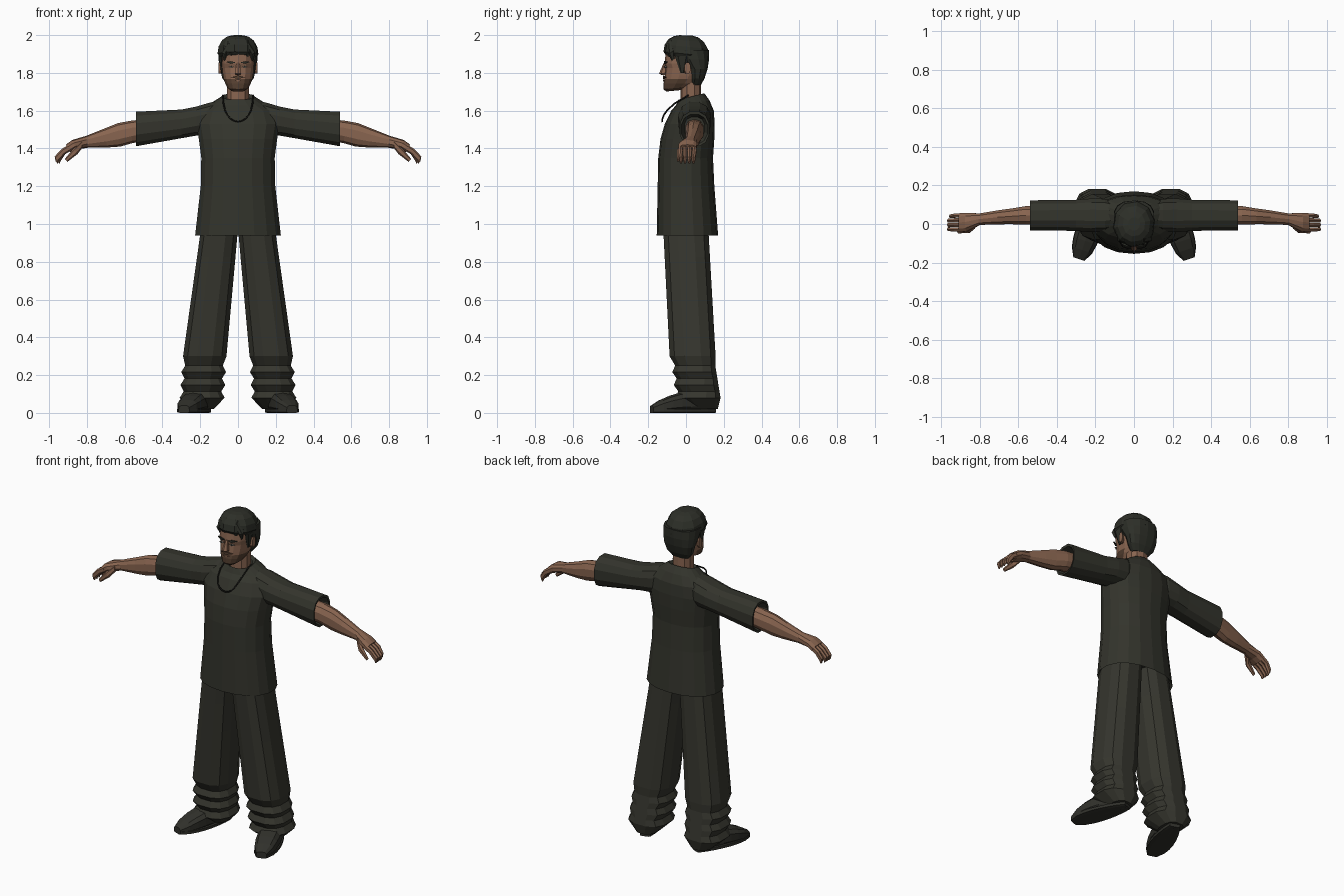
import bpy, bmesh, math
from mathutils import Vector

if "Cube" in bpy.data.objects:
    bpy.data.objects.remove(bpy.data.objects["Cube"])


def material(name, red, green, blue):
    mat = bpy.data.materials.new(name)
    mat.use_nodes = True
    colour = (red, green, blue, 1)
    mat.diffuse_color = colour
    mat.node_tree.nodes["Principled BSDF"].inputs["Base Color"].default_value = colour
    return mat


SHIRT = material("shirt cloth", .033, .034, .025)
TROUSERS = material("trouser cloth", .036, .036, .027)
SHOE = material("shoe leather", .03, .03, .024)
HAIR = material("dark hair", .026, .028, .021)
SKIN = material("skin", .25, .13, .08)
BEARD = material("beard stubble", .09, .05, .03)
EYE = material("eye", .3, .26, .22)
CORD = material("cord", .012, .012, .01)


def finish(name, bm, mats):
    bmesh.ops.recalc_face_normals(bm, faces=bm.faces)
    mesh = bpy.data.meshes.new(name)
    bm.to_mesh(mesh)
    bm.free()
    for mat in mats:
        mesh.materials.append(mat)
    link(name, mesh)


def link(name, data):
    bpy.context.scene.collection.objects.link(bpy.data.objects.new(name, data))


def loft(name, rings, *mats, sides=12, power=2.3, ridge=0, rule=None):
    """Skin rings of (centre, half axis u, half axis v), capping both ends."""
    bm = bmesh.new()
    rows = []
    for centre, u, v in rings:
        row = []
        for i in range(sides):
            angle = math.tau * (i + .5) / sides
            grow = 1 + ridge * (-1) ** i
            a, b = (math.copysign(abs(t) ** (2 / power), t) * grow
                    for t in (math.cos(angle), math.sin(angle)))
            row.append(bm.verts.new(Vector(centre) + Vector(u) * a + Vector(v) * b))
        rows.append(row)
    for low, high in zip(rows, rows[1:]):
        for i in range(sides):
            bm.faces.new((low[i - 1], low[i], high[i], high[i - 1]))
    bm.faces.new(rows[0])
    bm.faces.new(rows[-1])
    if rule:
        for face in bm.faces:
            face.material_index = rule(face.calc_center_median())
    finish(name, bm, mats)


def level(z, half, front, back, x=0, tilt=0):
    """Horizontal ring; tilt lifts its back edge."""
    depth = (back - front) / 2
    return (x, (front + back) / 2, z), (half, 0, 0), (0, depth, depth * tilt)


def upright(x, y, z, depth, height, lean=0):
    """Ring across an arm, its top leaning outward."""
    return (x, y, z), (0, depth, 0), (math.copysign(height * lean, x), 0, height)


def diamond(name, mat, x, y, z, half, height, slant=0, sag=0, rise=0):
    """Thin facing plate; slant and sag push its corners back, rise lifts the outer one."""
    bm = bmesh.new()
    corners = ((-half, sag - slant, 0), (0, 0, height), (half, sag + slant, rise), (0, 0, -height))
    if x < 0:
        corners = [(-a, b, c) for a, b, c in corners]
    face = bm.faces.new([bm.verts.new((x + a, y + b, z + c)) for a, b, c in corners])
    made = bmesh.ops.extrude_face_region(bm, geom=[face])["geom"]
    verts = [item for item in made if isinstance(item, bmesh.types.BMVert)]
    bmesh.ops.translate(bm, vec=(0, .008, 0), verts=verts)
    finish(name, bm, [mat])


def mix(start, end, t):
    return start + (end - start) * t


def steps(count):
    return [i / count for i in range(count + 1)]


# Shirt body, with a hollow hem and a sloping collar
loft("shirt_body", [
    level(z=1, half=.19, front=-.12, back=.14),
    level(z=.94, half=.23, front=-.155, back=.17),
    level(z=1.2, half=.2, front=-.15, back=.15),
    level(z=1.35, half=.197, front=-.147, back=.143),
    level(z=1.45, half=.21, front=-.135, back=.15),
    level(z=1.53, half=.225, front=-.112, back=.152),
    level(z=1.6, half=.2, front=-.078, back=.147),
    level(z=1.64, half=.14, front=-.055, back=.125, tilt=.15),
    level(z=1.675, half=.085, front=-.04, back=.097, tilt=.25),
    level(z=1.66, half=.068, front=-.03, back=.085, tilt=.25)],
    SHIRT, sides=18, power=2.2)

# Neck
loft("neck", [level(z=z, half=.06, front=-.03, back=.08) for z in (1.62, 1.8)], SKIN, sides=10)

# Head with stubble over the jaw
loft("head", [
    level(z=1.705, half=.035, front=-.105, back=-.03, tilt=.1),
    level(z=1.72, half=.055, front=-.118, back=.02, tilt=.1),
    level(z=1.745, half=.07, front=-.119, back=.06),
    level(z=1.767, half=.077, front=-.114, back=.08),
    level(z=1.785, half=.081, front=-.112, back=.09),
    level(z=1.825, half=.087, front=-.107, back=.1),
    level(z=1.85, half=.089, front=-.114, back=.1),
    level(z=1.9, half=.088, front=-.108, back=.1)],
    SKIN, BEARD, sides=14, power=2.2, rule=lambda c: int(c.z < 1.766 and c.y < -.02))

# Nose
loft("nose", [
    level(z=1.788, half=.014, front=-.128, back=-.1),
    level(z=1.797, half=.019, front=-.143, back=-.1),
    level(z=1.855, half=.008, front=-.117, back=-.1)], SKIN, sides=6, power=2)

# Hair: cropped back and sides, then a ridged swept top
loft("hair_back", [
    level(z=1.735, half=.055, front=.02, back=.078),
    level(z=1.77, half=.084, front=.02, back=.098),
    level(z=1.82, half=.098, front=.01, back=.114),
    level(z=1.87, half=.105, front=-.035, back=.122),
    level(z=1.92, half=.106, front=-.07, back=.122)], HAIR, sides=14, power=2.5)
dome = [(1.885, .9)] + [(1.9 + .1 * math.sin(a), math.cos(a) ** .7) for a in (0, .4, .8, 1.15, 1.4)]
loft("hair_top", [level(z=z, half=.107 * k, front=-.118 * k, back=.12 * k, tilt=-.1 * k)
                  for z, k in dome], HAIR, sides=20, power=2.1, ridge=.025)
for x in (-.07, -.035, .045, .075):
    y = abs(x) * .3 - .1
    loft("fringe_lock", [
        ((x, y + .01, 1.87), (.006, 0, 0), (0, .008, .006)),
        ((x, y, 1.91), (.017, 0, 0), (0, .017, .01)),
        ((x * .6, -.085, 1.965), (.012, 0, 0), (0, .012, .012))], HAIR, sides=6)

# Moustache and lips
diamond("moustache", BEARD, x=0, y=-.122, z=1.777, half=.038, height=.009, sag=.01)
diamond("lips", SKIN, x=0, y=-.123, z=1.76, half=.02, height=.006, sag=.003)

# Cord hung round the neck
cord = bpy.data.curves.new("neck_cord", "CURVE")
cord.dimensions = "3D"
cord.bevel_depth = .0045
cord.bevel_resolution = 0
path = [t * 2 - 1 for t in steps(12)]
spline = cord.splines.new("POLY")
spline.points.add(len(path) - 1)
for point, t in zip(spline.points, path):
    point.co = (.08 * math.sin(t * math.pi / 2), .14 * t ** 4 - .126, 1.542 + .14 * t * t, 1)
cord.materials.append(CORD)
link("neck_cord", cord)

for s, side in ((1, "left_"), (-1, "right_")):
    # Eye, brow, ear and sideburn
    diamond(side + "eye", EYE, x=s * .036, y=-.113, z=1.832, half=.015, height=.006, slant=.004)
    diamond(side + "pupil", HAIR, x=s * .036, y=-.115, z=1.833, half=.005, height=.006)
    diamond(side + "brow", HAIR, x=s * .038, y=-.116, z=1.855, half=.027, height=.007,
            slant=.007, sag=.005, rise=.003)
    loft(side + "ear", [((s * .083, 0, 1.822), (0, .012, 0), (0, 0, .028)),
                        ((s * .104, .008, 1.826), (0, .016, 0), (0, 0, .032))], SKIN, sides=8)
    loft(side + "sideburn", [level(z=1.8, half=.006, front=-.03, back=-.01, x=s * .084),
                             level(z=1.89, half=.012, front=-.06, back=.02, x=s * .09)],
         HAIR, sides=6)

    # Sleeve, with a hollow cuff
    loft(side + "sleeve", [
        upright(x=s * .07, y=.045, z=1.575, depth=.06, height=.085),
        upright(x=s * .15, y=.045, z=1.557, depth=.088, height=.088),
        upright(x=s * .22, y=.045, z=1.545, depth=.09, height=.079),
        upright(x=s * .3, y=.045, z=1.53, depth=.083, height=.078),
        upright(x=s * .54, y=.045, z=1.503, depth=.08, height=.094),
        upright(x=s * .538, y=.045, z=1.502, depth=.07, height=.08),
        upright(x=s * .48, y=.045, z=1.508, depth=.055, height=.06)], SHIRT, power=2.4)

    # Forearm, wrist and palm
    loft(side + "arm", [
        upright(x=s * .46, y=.045, z=1.5, depth=.05, height=.055),
        upright(x=s * .56, y=.045, z=1.488, depth=.05, height=.06),
        upright(x=s * .63, y=.04, z=1.472, depth=.043, height=.062, lean=.1),
        upright(x=s * .7, y=.035, z=1.455, depth=.038, height=.05, lean=.15),
        upright(x=s * .8, y=.025, z=1.435, depth=.031, height=.031, lean=.2),
        upright(x=s * .865, y=.01, z=1.42, depth=.05, height=.025, lean=.5),
        upright(x=s * .9, y=.008, z=1.4, depth=.05, height=.02, lean=.6)], SKIN, sides=10)

    # Curled fingers and thumb
    for i, finger in enumerate(("little", "ring", "middle", "index")):
        y = .044 - i * .0245
        reach = .95 if finger == "little" else .96
        loft(side + finger + "_finger", [
            upright(x=s * .885, y=y, z=1.407, depth=.0125, height=.014, lean=.7),
            upright(x=s * .925, y=y, z=1.383, depth=.012, height=.013, lean=.8),
            upright(x=s * reach, y=y * .9, z=1.345, depth=.011, height=.012, lean=.9),
            upright(x=s * reach, y=y * .9, z=1.325, depth=.006, height=.006, lean=.9)],
            SKIN, sides=6)
    loft(side + "thumb", [
        upright(x=s * .825, y=-.008, z=1.422, depth=.018, height=.02),
        upright(x=s * .86, y=-.035, z=1.385, depth=.014, height=.015, lean=.7),
        upright(x=s * .91, y=-.042, z=1.337, depth=.007, height=.008, lean=.8)], SKIN, sides=6)

    # Trouser leg: a widening tube, crumpled at the ankle
    leg = [level(z=mix(1, .3, t), half=mix(.1, .118, t), x=s * mix(.095, .176, t),
                 front=mix(-.125, -.09, t), back=mix(.12, .16, t)) for t in steps(4)]
    for i, t in enumerate(steps(5)):
        fold = .01 * (-1) ** i
        leg.append(level(z=mix(.25, .08, t), half=.112 - fold, x=s * mix(.18, .19, t),
                         front=mix(-.07, -.05, t) + fold, back=mix(.158, .186, t)))
    leg.append(level(z=.02, half=.06, x=s * .187, front=.02, back=.17))
    loft(side + "trouser_leg", leg, TROUSERS, power=2.6)

    # Shoe and sole, turned outward
    heel, toe = Vector((s * .172, .15, 0)), Vector((s * .286, -.182, 0))
    across = (toe - heel).normalized().cross(Vector((0, 0, 1)))
    shoe, sole = [], []
    for t in steps(7):
        middle = heel.lerp(toe, t)
        width = .03 + .036 * math.sin(math.pi * t ** 1.3) ** .6 if t < 1 else .03
        height = mix(.06, .02, t ** 3)
        shoe.append((middle + Vector((0, 0, height)), across * width, (0, 0, height)))
        sole.append((middle + Vector((0, 0, .012)), across * width * 1.05, (0, 0, .012)))
    loft(side + "shoe", shoe, SHOE, sides=10, power=2.8)
    loft(side + "sole", sole, SHOE, sides=8, power=5)
